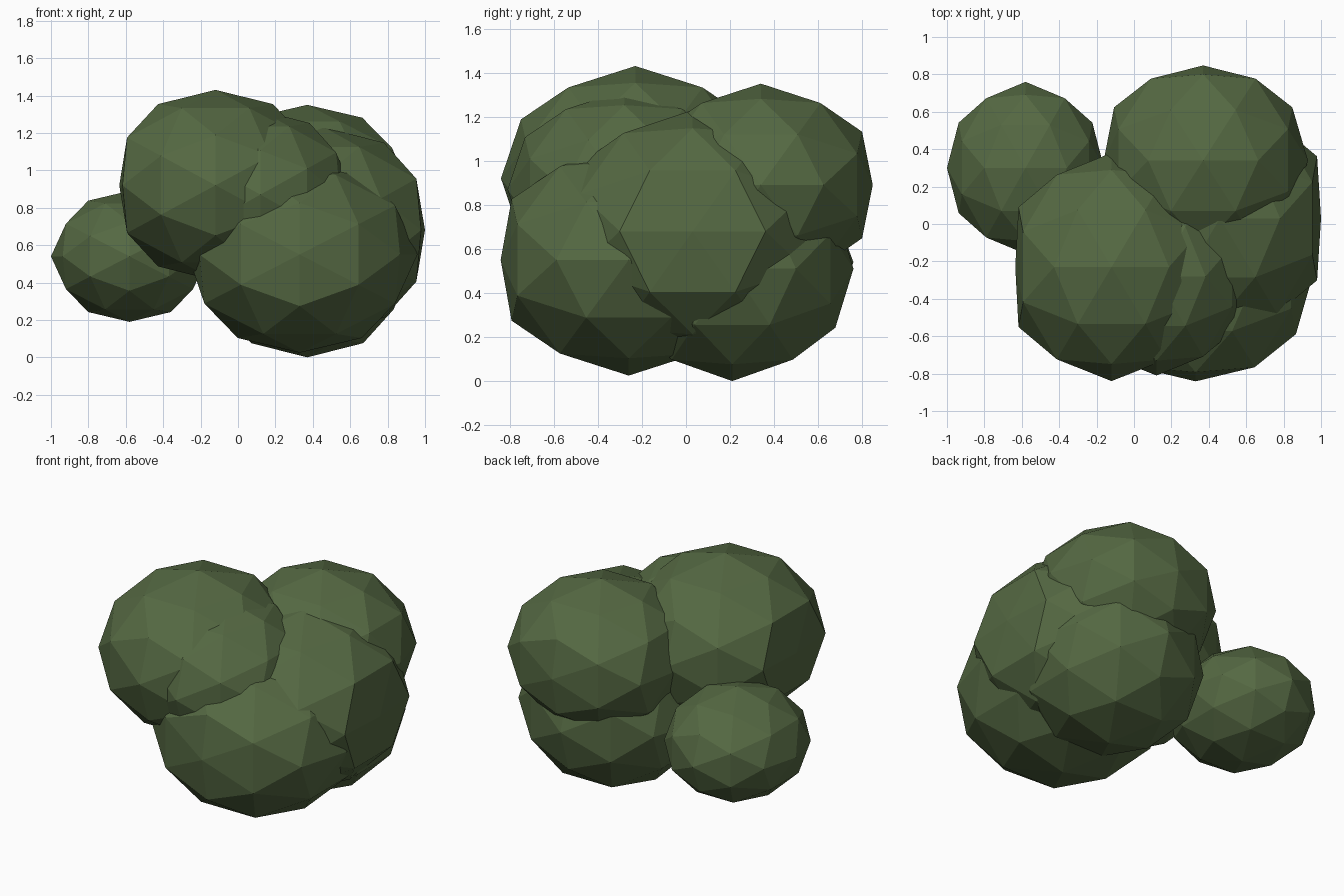
import bpy, bmesh
from itertools import product
from mathutils import Vector

if "Cube" in bpy.data.objects:
    bpy.data.objects.remove(bpy.data.objects["Cube"])

leaf = bpy.data.materials.new("leaf_green")
leaf.diffuse_color = (0.09, 0.14, 0.055, 1)
leaf.use_nodes = True
leaf.node_tree.nodes["Principled BSDF"].inputs["Base Color"].default_value = leaf.diffuse_color


def leaf_ball_points():
    """Icosahedron corners plus edge midpoints, all on the unit sphere."""
    t = (1 + 5 ** 0.5) / 2
    corners = []
    for s, u in product((-1, 1), repeat=2):
        corners += [Vector((s, 0, u * t)), Vector((0, s * t, u)), Vector((s * t, u, 0))]
    mids = [(a + b) / 2 for i, a in enumerate(corners) for b in corners[:i]
            if (a - b).length < 2.1]
    return [p.normalized() for p in corners + mids]


POINTS = leaf_ball_points()


def leaf_ball(name, centre, radii, dents=()):
    """Squashed faceted ball; dents pull single axis vertices inward."""
    bm = bmesh.new()
    for p in POINTS:
        bm.verts.new(p)
    bmesh.ops.convex_hull(bm, input=bm.verts[:])
    for axis, factor in dents:
        for v in bm.verts:
            if (v.co - Vector(axis)).length < 0.01:
                v.co *= factor
    for v in bm.verts:
        v.co = Vector(c + r * k for c, r, k in zip(centre, radii, v.co))
    bmesh.ops.recalc_face_normals(bm, faces=bm.faces[:])
    mesh = bpy.data.meshes.new(name)
    bm.to_mesh(mesh)
    bm.free()
    mesh.materials.append(leaf)
    bpy.context.collection.objects.link(bpy.data.objects.new(name, mesh))


# Foliage clumps of the bush
leaf_ball("small_left_clump", (-0.58, 0.30, 0.54), (0.42, 0.46, 0.35))
leaf_ball("top_front_clump", (-0.12, -0.23, 0.92), (0.585, 0.61, 0.51),
          [((-1, 0, 0), 0.88)])
leaf_ball("top_back_clump", (0.37, 0.34, 0.89), (0.56, 0.54, 0.46),
          [((0, 1, 0), 0.94), ((-1, 0, 0), 0.95)])
leaf_ball("right_clump", (0.46, 0.03, 0.68), (0.61, 0.63, 0.55),
          [((1, 0, 0), 0.885)])
leaf_ball("lower_front_clump", (0.33, -0.26, 0.55), (0.63, 0.625, 0.525),
          [((-1, 0, 0), 0.95), ((0, -1, 0), 0.93)])
leaf_ball("lower_back_clump", (0.37, 0.21, 0.51), (0.57, 0.55, 0.51))
leaf_ball("middle_clump", (0.12, -0.28, 0.87), (0.50, 0.53, 0.45))
